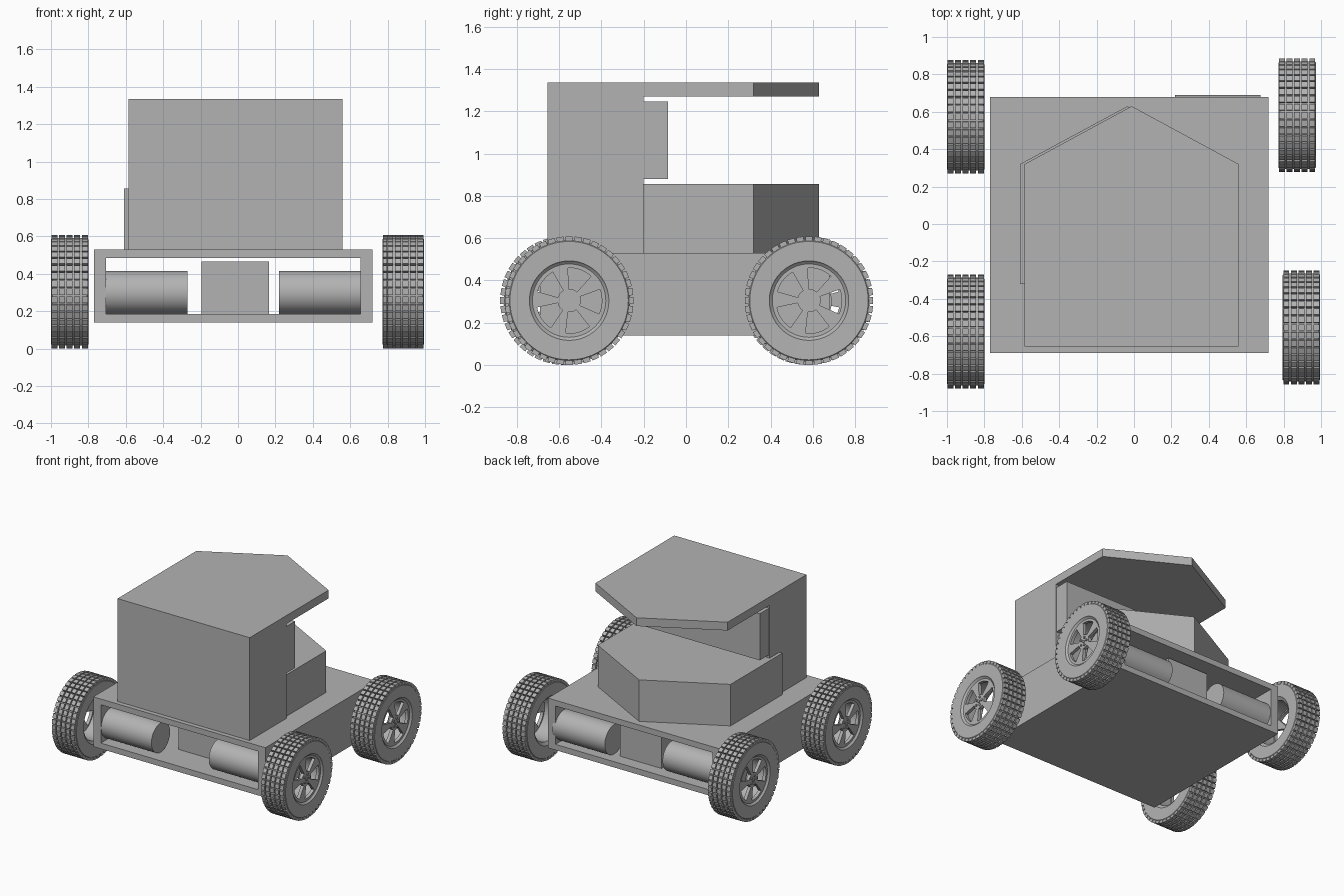
import bpy, bmesh
from math import sin, cos, pi
from mathutils import Matrix, Vector

if "Cube" in bpy.data.objects:
    bpy.data.objects.remove(bpy.data.objects["Cube"], do_unlink=True)

GREY = (0.45, 0.45, 0.45, 1)
grey = bpy.data.materials.new("plain grey")
grey.use_nodes = True
grey.diffuse_color = GREY
grey.node_tree.nodes["Principled BSDF"].inputs["Base Color"].default_value = GREY


def finish(name, bm, smooth=False):
    bmesh.ops.recalc_face_normals(bm, faces=bm.faces)
    mesh = bpy.data.meshes.new(name)
    bm.to_mesh(mesh)
    bm.free()
    mesh.materials.append(grey)
    obj = bpy.data.objects.new(name, mesh)
    bpy.context.collection.objects.link(obj)
    if smooth:
        bpy.ops.object.select_all(action='DESELECT')
        obj.select_set(True)
        bpy.context.view_layer.objects.active = obj
        bpy.ops.object.shade_smooth_by_angle(angle=0.5)
    return obj


def add_box(bm, low, high, turn=Matrix()):
    low, high = Vector(low), Vector(high)
    place = Matrix.Translation((low + high) / 2) @ Matrix.Diagonal((*(high - low), 1))
    bmesh.ops.create_cube(bm, size=1, matrix=turn @ place)


def box(name, low, high):
    bm = bmesh.new()
    add_box(bm, low, high)
    return finish(name, bm)


def extrude(bm, offset):
    out = bmesh.ops.extrude_face_region(bm, geom=bm.faces[:], use_keep_orig=True)
    moved = [v for v in out["geom"] if isinstance(v, bmesh.types.BMVert)]
    bmesh.ops.translate(bm, verts=moved, vec=offset)


def prism(name, outline, bottom, top):
    bm = bmesh.new()
    bm.faces.new([bm.verts.new((x, y, bottom)) for x, y in outline])
    extrude(bm, (0, 0, top - bottom))
    return finish(name, bm)


def rod(bm, radius, start, end, y, z, sides):
    place = Matrix.Translation(((start + end) / 2, y, z)) @ Matrix.Rotation(pi / 2, 4, 'Y')
    bmesh.ops.create_cone(bm, cap_ends=True, segments=sides, radius1=radius,
                          radius2=radius, depth=end - start, matrix=place)


# Chassis: rectangular tube open at front and back
def rectangle(x0, x1, z0, z1):
    return [(x0, z0), (x1, z0), (x1, z1), (x0, z1)]


bm = bmesh.new()
outer, inner = [[bm.verts.new((x, -0.69, z)) for x, z in loop] for loop in
                (rectangle(-0.77, 0.72, 0.14, 0.53), rectangle(-0.705, 0.655, 0.185, 0.485))]
for i in range(4):
    j = (i + 1) % 4
    bm.faces.new((outer[i], outer[j], inner[j], inner[i]))
extrude(bm, (0, 1.37, 0))
finish("chassis", bm)

# Battery and the four drive motors inside the chassis
box("battery", (-0.195, -0.46, 0.185), (0.165, 0.58, 0.465))
for name, start, end, y in (("front_right_motor", -0.705, -0.27, -0.57),
                            ("rear_right_motor", -0.705, -0.27, 0.56),
                            ("front_left_motor", 0.22, 0.655, -0.56),
                            ("rear_left_motor", 0.22, 0.675, 0.575)):
    bm = bmesh.new()
    rod(bm, 0.115, start, end, y, 0.3, 64)
    finish(name, bm, True)


# Cabin with pointed roof, rear panel and pointed tub
def pointed(left, right, front, side, tip):
    return [(left, front), (right, front), (right, side), ((left + right) / 2, tip), (left, side)]


prism("roof", pointed(-0.585, 0.56, -0.655, 0.32, 0.63), 1.27, 1.335)
box("cabin", (-0.585, -0.655, 0.53), (0.56, -0.2, 1.27))
box("rear_panel", (-0.58, -0.21, 0.88), (0.555, -0.085, 1.245))
prism("tub", pointed(-0.61, 0.54, -0.32, 0.32, 0.63), 0.53, 0.855)


# Wheels, with the outer face along +x
def tyre_mesh():
    bm = bmesh.new()
    profile = [(0.182, 0.09), (0.188, 0.098), (0.28, 0.1), (0.288, 0.092), (0.288, -0.092),
               (0.28, -0.1), (0.188, -0.098), (0.165, -0.08), (0.165, 0.08)]
    verts = [bm.verts.new((x, 0, r)) for r, x in profile]
    edges = [bm.edges.new((verts[i - 1], verts[i])) for i in range(len(verts))]
    bmesh.ops.spin(bm, geom=verts + edges, axis=(1, 0, 0), cent=(0, 0, 0),
                   steps=88, angle=2 * pi, use_duplicate=False)
    bmesh.ops.remove_doubles(bm, verts=bm.verts, dist=0.0005)
    # Tread blocks in five rows
    for k in range(44):
        turn = Matrix.Rotation(2 * pi * k / 44, 4, 'X')
        for row in range(-2, 3):
            x = row * 0.0405
            add_box(bm, (x - 0.016, -0.017, 0.28), (x + 0.016, 0.017, 0.304), turn)
    return bm


def rim_mesh():
    # Polar disc with five wedge openings
    bm = bmesh.new()
    radii, steps = (0.055, 0.155, 0.182), 90
    rings = [[bm.verts.new((0.06, r * cos(2 * pi * k / steps), r * sin(2 * pi * k / steps)))
              for k in range(steps)] for r in radii]
    bm.faces.new(rings[0])
    for band in range(2):
        for k in range(steps):
            if band == 0 and (k - 12) % 18 < 11:
                continue
            n = (k + 1) % steps
            bm.faces.new((rings[band][k], rings[band][n], rings[band + 1][n], rings[band + 1][k]))
    extrude(bm, (0.025, 0, 0))
    # Hub cap and bolts
    rod(bm, 0.012, 0.08, 0.092, 0, 0, 16)
    for k in range(5):
        a = 2 * pi * k / 5
        rod(bm, 0.009, 0.08, 0.092, 0.033 * cos(a), 0.033 * sin(a), 12)
    return bm


for name, x, y in (("front_right", -0.9, -0.575), ("rear_right", -0.9, 0.573),
                   ("front_left", 0.895, -0.553), ("rear_left", 0.872, 0.582)):
    for part, build in (("tyre", tyre_mesh), ("rim", rim_mesh)):
        bm = build()
        if x < 0:
            bmesh.ops.rotate(bm, verts=bm.verts, matrix=Matrix.Rotation(pi, 3, 'Z'))
        obj = finish(name + "_" + part, bm, True)
        obj.location = (x, y, 0.304)
